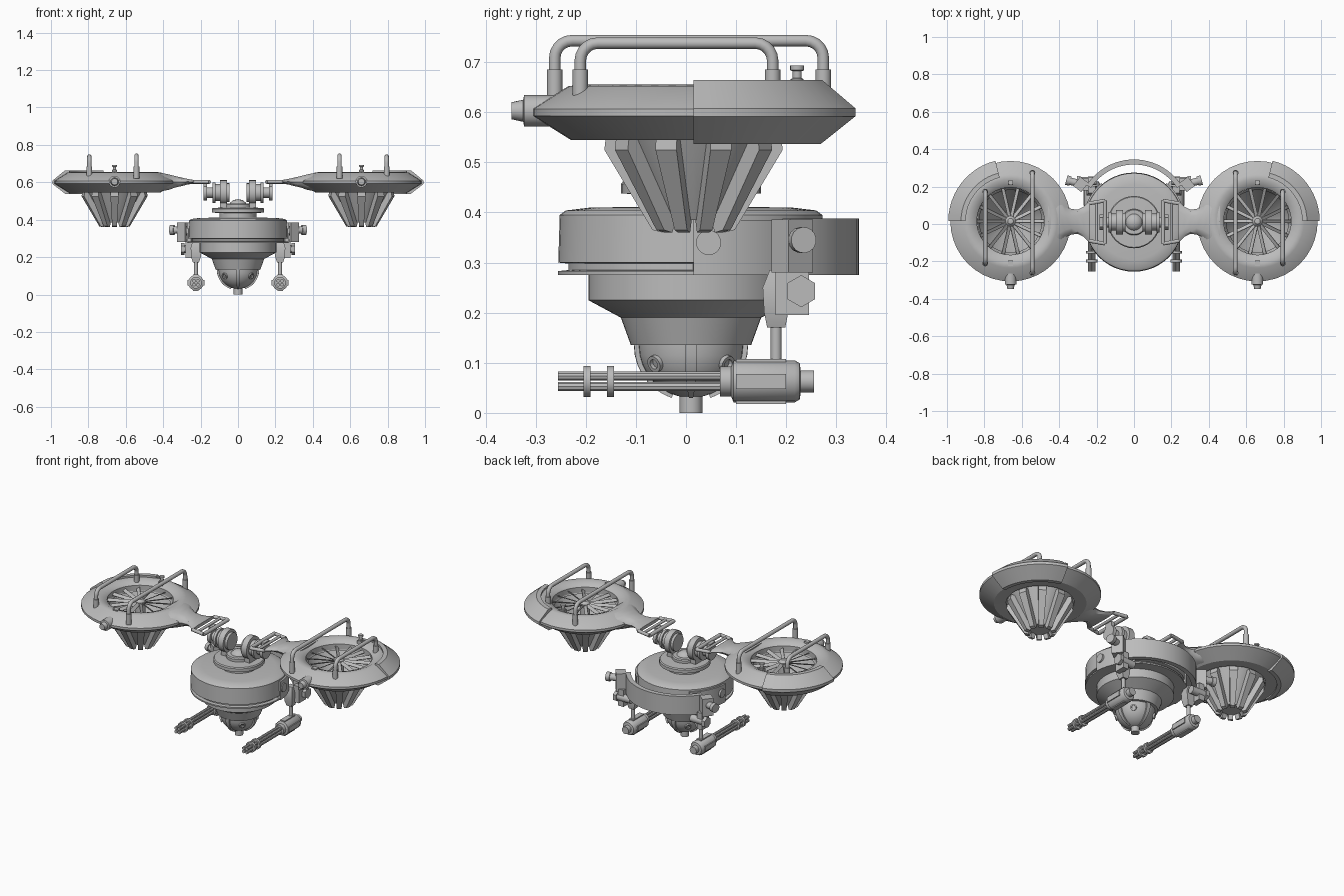
import bpy, bmesh, math
from mathutils import Vector, Matrix

if "Cube" in bpy.data.objects:
    bpy.data.objects.remove(bpy.data.objects["Cube"])

grey = bpy.data.materials.new("plain grey")
grey.diffuse_color = (0.5, 0.5, 0.5, 1)
grey.use_nodes = True
grey.node_tree.nodes["Principled BSDF"].inputs["Base Color"].default_value = grey.diffuse_color
PX, PY = 0.66, 0.015          # pod centre
PI = math.pi


def finish(bm, name, mirror=False, angle=32):
    bmesh.ops.remove_doubles(bm, verts=bm.verts, dist=1e-5)
    bmesh.ops.recalc_face_normals(bm, faces=bm.faces)
    me = bpy.data.meshes.new(name)
    bm.to_mesh(me)
    bm.free()
    for p in me.polygons:
        p.use_smooth = True
    me.set_sharp_from_angle(angle=math.radians(angle))
    me.materials.append(grey)
    ob = bpy.data.objects.new(name, me)
    bpy.context.collection.objects.link(ob)
    if mirror:
        ob.modifiers.new("mirror", 'MIRROR')
    return ob


def frame(axis, loc):
    return Matrix.Translation(loc) @ Vector((0, 0, 1)).rotation_difference(Vector(axis)).to_matrix().to_4x4()


def add_lathe(bm, prof, mat=Matrix(), seg=32, a0=0, a1=360, closed=False):
    """Spin (radius, height) points; partial spins get end caps when the profile is closed."""
    full = a1 - a0 == 360
    n = seg if full else seg + 1
    rings = []
    for i in range(n):
        a = math.radians(a0 + (a1 - a0) * i / seg)
        rings.append([bm.verts.new(mat @ Vector((r * math.cos(a), r * math.sin(a), z))) for r, z in prof])
    m = len(prof)
    for i in range(seg):
        A, B = rings[i], rings[(i + 1) % n]
        for j in range(m if closed else m - 1):
            k = (j + 1) % m
            q = [A[j], A[k], B[k], B[j]]
            if prof[j][0] == 0:
                q = [A[j], A[k], B[k]]
            elif prof[k][0] == 0:
                q = [A[j], A[k], B[j]]
            bm.faces.new(q)
    if closed and not full:
        bm.faces.new(rings[0])
        bm.faces.new(rings[-1])


def lathe(name, prof, loc=(0, 0, 0), axis=(0, 0, 1), mirror=False, **kw):
    bm = bmesh.new()
    add_lathe(bm, prof, frame(axis, loc), **kw)
    return finish(bm, name, mirror)


def add_rod(bm, a, b, r, seg=12):
    a, b = Vector(a), Vector(b)
    add_lathe(bm, [(0, 0), (r, 0), (r, (b - a).length), (0, (b - a).length)], frame((b - a).normalized(), a), seg=seg)


def rods(name, items, mirror=True, seg=16):
    bm = bmesh.new()
    for a, b, r in items:
        add_rod(bm, a, b, r, seg)
    return finish(bm, name, mirror)


def add_box(bm, size, mat):
    bmesh.ops.create_cube(bm, size=1, matrix=mat @ Matrix.Diagonal((*size, 1)))


def box(name, size, loc, rot=0, mirror=True):
    bm = bmesh.new()
    add_box(bm, size, Matrix.Translation(loc) @ Matrix.Rotation(math.radians(rot), 4, 'Z'))
    return finish(bm, name, mirror)


def loft(name, rings, mirror=True):
    bm = bmesh.new()
    R = [[bm.verts.new(p) for p in ring] for ring in rings]
    n = len(R[0])
    for A, B in zip(R, R[1:]):
        for i in range(n):
            bm.faces.new((A[i], A[(i + 1) % n], B[(i + 1) % n], B[i]))
    bm.faces.new(R[0])
    bm.faces.new(R[-1])
    return finish(bm, name, mirror)


# --- central body, base plate and lower dome ---
C = (0, 0.01, 0)
lathe("body", [(0, .412), (.2, .41), (.25, .404), (.262, .395), (.265, .3), (.245, .298), (.245, .285),
               (.265, .283), (.265, .275), (.205, .275), (.205, .225), (.14, .19), (.12, .135), (0, .135)], C, seg=48)
dome = [(.105 * math.cos(t * PI / 16), .135 - .105 * math.sin(t * PI / 16)) for t in range(8)] + [(0, .03)]
lathe("lower_dome", dome, C, seg=32)
lathe("dome_nozzle", [(0, 0), (.023, 0), (.023, .04), (0, .04)], C, seg=20)
bm = bmesh.new()
arc = [(t * PI / 18) for t in range(8)]
rib = [(.114 * math.cos(t), .135 - .112 * math.sin(t)) for t in arc] + \
      [(.1 * math.cos(t), .135 - .1 * math.sin(t)) for t in reversed(arc)]
for k in range(4):
    add_lathe(bm, rib, Matrix.Translation(C), seg=2, a0=k * 90 - 6, a1=k * 90 + 6, closed=True)
finish(bm, "dome_ribs")
bm = bmesh.new()
for k in range(4):
    a = math.radians(45 + 90 * k)
    d = Vector((math.cos(a) * .94, math.sin(a) * .94, -.34)).normalized()
    add_lathe(bm, [(.010, .095), (.010, .112), (.017, .112), (.017, .095)],
              frame(d, (0, .01, .135)), seg=16, closed=True)
finish(bm, "dome_portholes")
lathe("base_plate", [(0, .486), (.065, .486), (.07, .48), (.07, .465), (.135, .463), (.14, .457), (.14, .438),
                     (.1, .436), (.1, .405), (0, .405)], C, seg=32)
lathe("base_ball", [(0, .51), (.025, .505), (.043, .49), (.05, .47), (0, .47)], C, seg=20)

# --- shoulder joints ---
bm = bmesh.new()
X = frame((1, 0, 0), (0, .01, .545))
for x0, x1, r in ((.045, .06, .05), (.06, .095, .066), (.095, .12, .045), (.12, .135, .055), (.135, .165, .028),
                  (.165, .185, .042)):
    add_lathe(bm, [(0, x0), (r, x0), (r, x1), (0, x1)], X, seg=24)
finish(bm, "shoulder_joint", True)
box("shoulder_lug", (.035, .07, .08), (.078, .01, .50))
box("arm_lug", (.02, .05, .06), (.175, .01, .575))
rods("arm_frame", [((.24, s * .1 + .01, .602), (.155, s * .115 + .01, .602), .010) for s in (1, -1)] +
     [((.155, -.105, .602), (.155, .125, .602), .011), ((.20, -.095, .602), (.20, .115, .602), .008)])

# --- neck blending the pod into the arm ---
rings = []
for x, w, lo, hi in ((.46, .17, .552, .652), (.41, .135, .552, .65), (.37, .09, .56, .642), (.335, .068, .572, .633),
                     (.30, .065, .58, .625), (.27, .08, .588, .618), (.235, .115, .593, .612)):
    h, m, c = (hi - lo) / 2, (hi + lo) / 2, .012
    rings.append([(x, c + w * a, m + h * b) for a, b in
                  ((1, 0), (.85, .6), (.5, 1), (-.5, 1), (-.85, .6), (-1, 0), (-.85, -.6), (-.5, -1), (.5, -1), (.85, -.6))])
loft("pod_neck", rings)

# --- fan pods ---
P = (PX, PY, 0)
lathe("pod_ring", [(.18, .548), (.245, .545), (.322, .593), (.322, .607), (.25, .652), (.225, .655), (.185, .638),
                   (.18, .632)], P, mirror=True, seg=40, closed=True)
lathe("pod_armour", [(.24, .537), (.262, .537), (.333, .592), (.333, .608), (.265, .664), (.24, .664)], P,
      mirror=True, seg=12, a0=0, a1=76, closed=True)
lathe("fan_cone", [(.18, .60), (.155, .545), (.06, .385), (0, .385), (0, .395), (.05, .395), (.145, .55), (.17, .60)],
      P, mirror=True, seg=30)
bm = bmesh.new()
for k in range(10):     # outer cone fins
    M = Matrix.Translation(P) @ Matrix.Rotation(2 * PI * (k + .5) / 10, 4, 'Z')
    v = [[bm.verts.new(M @ Vector((r, s * w, z))) for r, z, w in
          ((.15, .55, .022), (.175, .55, .022), (.178, .525, .022), (.082, .365, .013), (.062, .36, .013), (.05, .39, .013))]
         for s in (1, -1)]
    bm.faces.new(v[0])
    bm.faces.new(v[1])
    for i in range(6):
        j = (i + 1) % 6
        bm.faces.new((v[0][i], v[0][j], v[1][j], v[1][i]))
finish(bm, "cone_fins", True)
bm = bmesh.new()
for k in range(14):     # fan blades
    M = Matrix.Translation((PX, PY, .615)) @ Matrix.Rotation(2 * PI * k / 14, 4, 'Z')
    add_box(bm, (.16, .020, .004), M @ Matrix.Translation((.1, 0, 0)) @ Matrix.Rotation(.6, 4, 'X'))
finish(bm, "fan_blades", True)
lathe("fan_hub", [(0, .64), (.015, .637), (.028, .622), (.028, .39), (0, .39)], P, mirror=True, seg=20)
lathe("pod_lamp", [(0, .098), (.017, .098), (.022, .075), (.031, .073), (.031, 0), (0, 0)], (PX, -.25, .603),
      (0, -1, 0), mirror=True, seg=20)
lathe("pod_cap", [(0, .693), (.014, .693), (.014, .684), (.009, .682), (.009, .668), (.013, .666), (.013, .64), (0, .64)],
      (PX, .222, 0), mirror=True, seg=16)
for s in (-.21, .222):
    box("pod_plate", (.028, .028, .02), (PX, s, .65))


# --- grab rails ---
def rail(name, x, y0, y1, top):
    c = .035
    pts = [(y0, .63)]
    for yc, t0 in ((y0 + c, PI), (y1 - c, PI / 2)):
        pts += [(yc + c * math.cos(t0 - k * PI / 10), top - c + c * math.sin(t0 - k * PI / 10)) for k in range(6)]
    pts.append((y1, .63))
    rings = []
    for i, (y, z) in enumerate(pts):
        a, b = pts[max(i - 1, 0)], pts[min(i + 1, len(pts) - 1)]
        t = Vector((0, b[0] - a[0], b[1] - a[1])).normalized()
        n = Vector((0, -t.z, t.y))
        rings.append([Vector((x, y, z)) + .0115 * (math.cos(q * PI / 6) * n + math.sin(q * PI / 6) * Vector((1, 0, 0)))
                      for q in range(12)])
    loft(name, rings)
    rods(name + "_sockets", [((x, y, .62), (x, y, .685), .0155) for y in (y0, y1)])


rail("inner_rail", .543, -.262, .274, .743)
rail("outer_rail", .795, -.211, .173, .738)

# --- rear guard band and side brackets ---
lathe("rear_band", [(.275, .275), (.302, .275), (.302, .388), (.275, .388)], (0, .043, 0), seg=24, a0=33, a1=147, closed=True)
lathe("side_panel", [(.25, .275), (.272, .275), (.272, .385), (.25, .385)], C, mirror=True, seg=12, a0=1, a1=50, closed=True)
lathe("side_disc", [(0, 0), (.025, 0), (.025, .012), (0, .012)], (.265, .045, .34), (1, 0, 0), mirror=True, seg=20)
box("side_bracket", (.055, .062, .105), (.285, .212, .333), 38)
box("bracket_leg", (.035, .066, .10), (.262, .212, .245))
rods("bracket_knobs", [((.29, .215, .345), (.345, .23, .345), .02), ((.34, .229, .345), (.362, .235, .345), .026),
                       ((.2, .23, .243), (.295, .23, .243), .022)], seg=16)
rods("bracket_nut", [((.285, .23, .243), (.305, .23, .243), .032)], seg=6)

# --- gun struts and guns ---
GX, GZ = .225, .063
loft("gun_strut", [[(GX + a * w, y + b * d, z) for a, b in ((1, 1), (-1, 1), (-1, -1), (1, -1))]
                   for z, y, w, d in ((.17, .18, .016, .018), (.20, .18, .026, .024), (.25, .177, .028, .024), (.285, .185, .018, .018))])
rods("gun_rod", [((GX, .18, .09), (GX, .18, .2), .011)])
lathe("gun_body", [(0, 0), (.022, 0), (.022, .026), (.036, .028), (.042, .038), (.042, .16), (.03, .165), (.03, .187), (0, .187)],
      (GX, .255, GZ), (0, -1, 0), mirror=True, seg=16)
bm = bmesh.new()
for k in range(4):      # cooling ridges
    M = Matrix.Translation((GX, .15, GZ)) @ Matrix.Rotation(k * PI / 2, 4, 'Y')
    add_box(bm, (.03, .10, .008), M @ Matrix.Translation((0, 0, .041)))
finish(bm, "gun_ridges", True)
rods("gun_barrels", [((GX + .0145 * math.cos(k * PI / 2 + PI / 4), -.255, GZ + .0145 * math.sin(k * PI / 2 + PI / 4)),
                      (GX + .0145 * math.cos(k * PI / 2 + PI / 4), .09, GZ + .0145 * math.sin(k * PI / 2 + PI / 4)), .0095)
                     for k in range(4)], seg=10)
rods("barrel_clamps", [((GX, y - .007, GZ), (GX, y + .007, GZ), .031) for y in (-.198, -.151)], seg=20)
